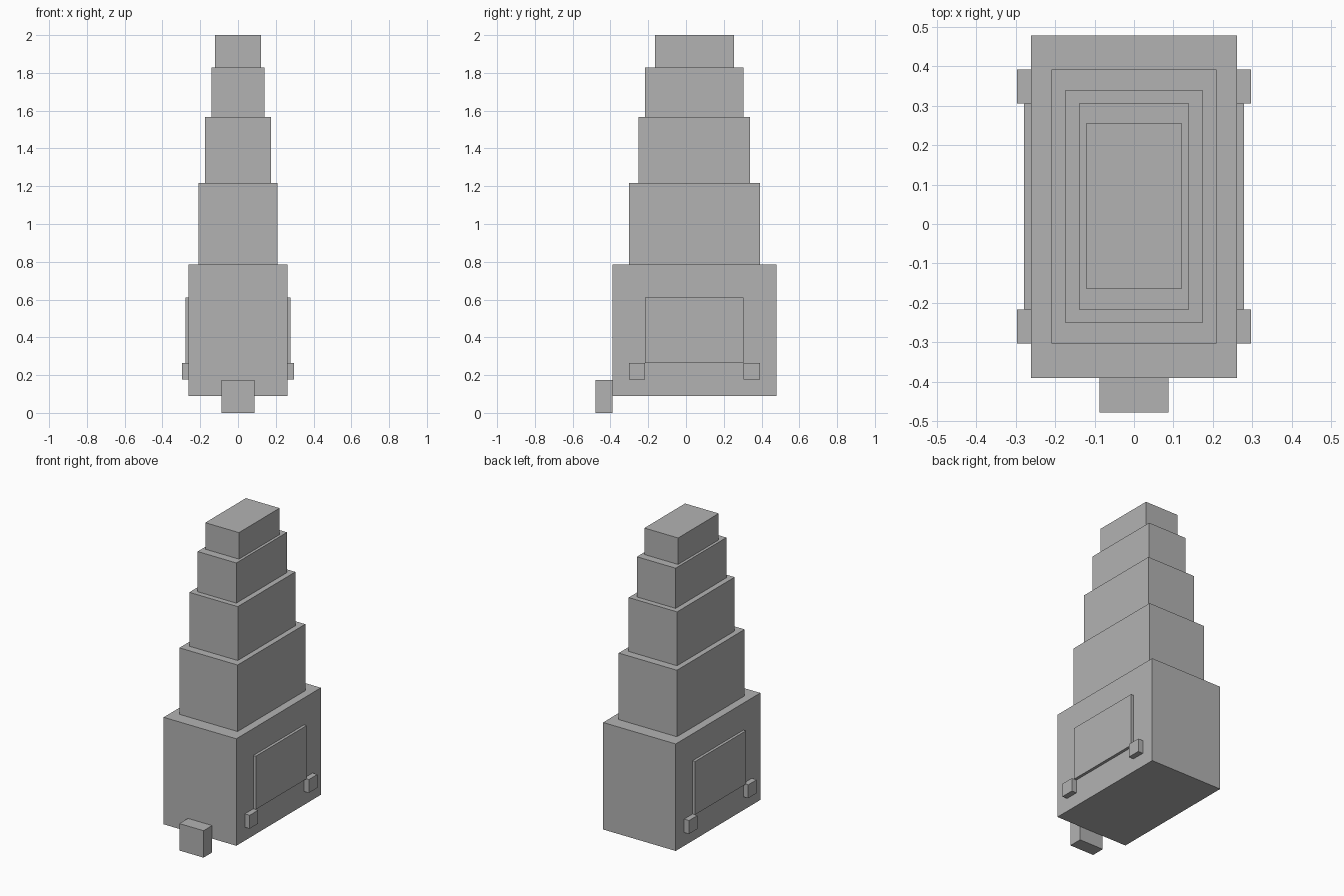
import bpy

if "Cube" in bpy.data.objects:
    bpy.data.objects.remove(bpy.data.objects["Cube"])

grey = bpy.data.materials.new("plain_grey")
grey.diffuse_color = (0.45, 0.45, 0.45, 1)
grey.use_nodes = True
grey.node_tree.nodes["Principled BSDF"].inputs["Base Color"].default_value = grey.diffuse_color


def box(name, x, y, z):
    """Box given by its (min, max) range on each axis."""
    bpy.ops.mesh.primitive_cube_add(size=1)
    ob = bpy.context.object
    ob.name = name
    ranges = (x, y, z)
    ob.location = [(a + b) / 2 for a, b in ranges]
    ob.scale = [b - a for a, b in ranges]
    bpy.ops.object.transform_apply(location=True, rotation=False, scale=True)
    ob.data.materials.append(grey)
    return ob


# Base block and the stepped tiers above: half width, y range, z range
tiers = [
    ("base_block", 0.261, (-0.39, 0.478), (0.09, 0.785)),
    ("lower_tier", 0.209, (-0.303, 0.392), (0.785, 1.217)),
    ("middle_tier", 0.174, (-0.251, 0.34), (1.217, 1.567)),
    ("upper_tier", 0.139, (-0.216, 0.305), (1.567, 1.828)),
    ("top_tier", 0.121, (-0.163, 0.254), (1.828, 2.0)),
]
for name, w, y, z in tiers:
    box(name, (-w, w), y, z)

# Small block hanging off the front
box("front_block", (-0.087, 0.087), (-0.478, -0.39), (0.0, 0.175))

# Side panels, each with two brackets below its corners
for side, s in (("left", -1), ("right", 1)):
    box(side + "_panel", sorted((s * 0.261, s * 0.279)), (-0.216, 0.305), (0.264, 0.61))
    for end, y in (("front", (-0.303, -0.216)), ("back", (0.305, 0.392))):
        box(f"{side}_{end}_bracket", sorted((s * 0.261, s * 0.296)), y, (0.177, 0.264))
